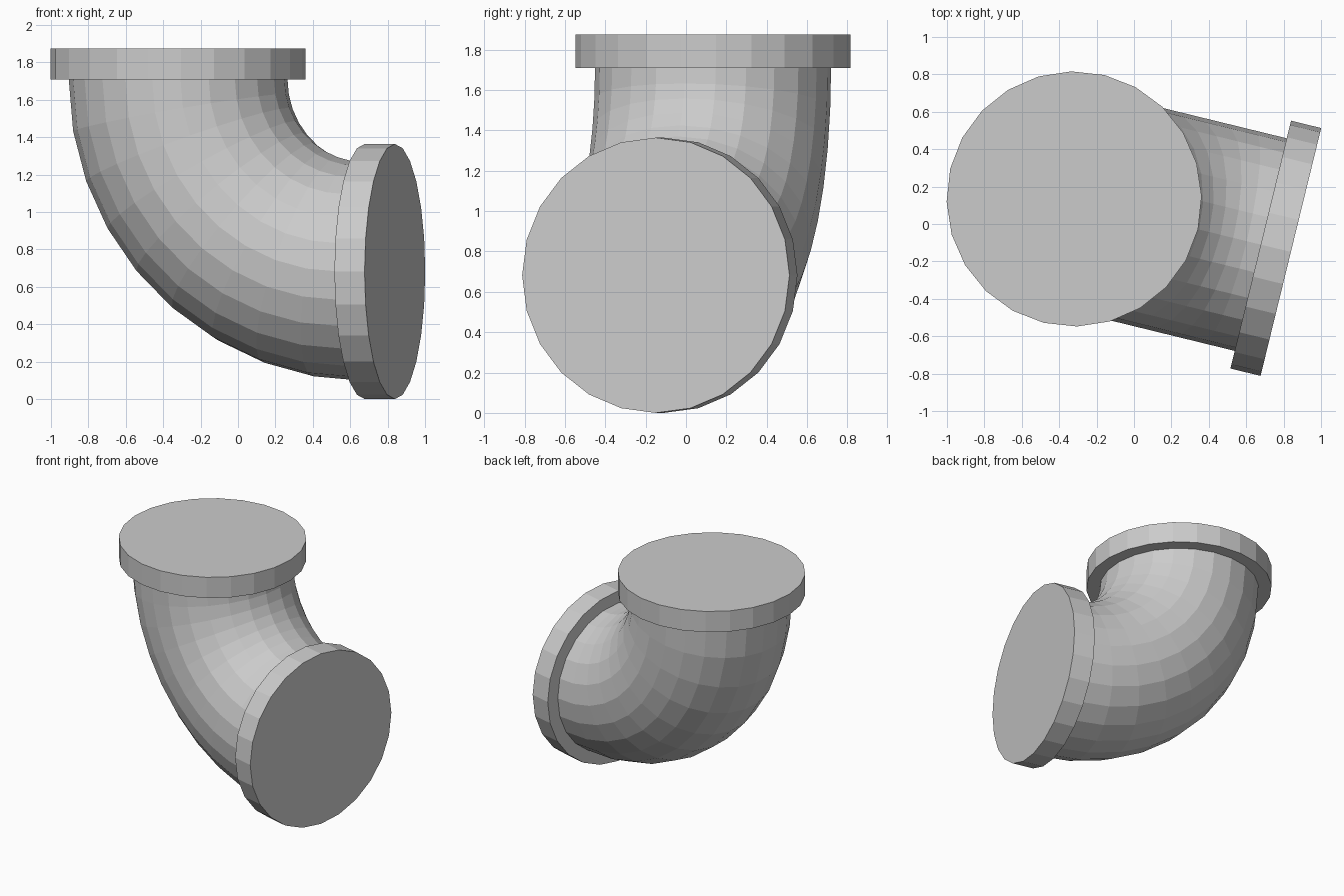
import bpy, bmesh, math
from mathutils import Matrix, Vector

if "Cube" in bpy.data.objects:
    bpy.data.objects.remove(bpy.data.objects["Cube"])

SIDES = 24
BEND = 1.027          # centreline radius of the elbow
PIPE_R = 0.585
FLANGE_R, FLANGE_T = 0.682, 0.166
TOP = FLANGE_R + BEND  # height where the bend meets the top flange

# the elbow lies in a vertical plane turned slightly about z
placement = Matrix.Translation((-0.32, 0.134, 0)) @ Matrix.Rotation(math.radians(-13.75), 4, 'Z')


def finish(name, bm):
    bmesh.ops.recalc_face_normals(bm, faces=bm.faces)
    mesh = bpy.data.meshes.new(name)
    bm.to_mesh(mesh)
    bm.free()
    obj = bpy.data.objects.new(name, mesh)
    bpy.context.collection.objects.link(obj)
    obj.matrix_world = placement
    return obj


def flange(name, matrix):
    bm = bmesh.new()
    bmesh.ops.create_cone(bm, cap_ends=True, segments=SIDES, radius1=FLANGE_R,
                          radius2=FLANGE_R, depth=FLANGE_T, matrix=matrix)
    return finish(name, bm)


# end flanges
flange("top_flange", Matrix.Translation((0, 0, TOP + FLANGE_T / 2)))
flange("side_flange", Matrix.Translation((BEND + FLANGE_T / 2, 0, FLANGE_R))
       @ Matrix.Rotation(math.pi / 2, 4, 'Y'))

# curved pipe: circle spun through a quarter turn
bm = bmesh.new()
bmesh.ops.create_circle(bm, segments=SIDES, radius=PIPE_R,
                        matrix=Matrix.Translation((0, 0, TOP)))
bmesh.ops.spin(bm, geom=bm.verts[:] + bm.edges[:], cent=Vector((BEND, 0, TOP)),
               axis=Vector((0, 1, 0)), angle=-math.pi / 2, steps=9)
finish("elbow_pipe", bm)
